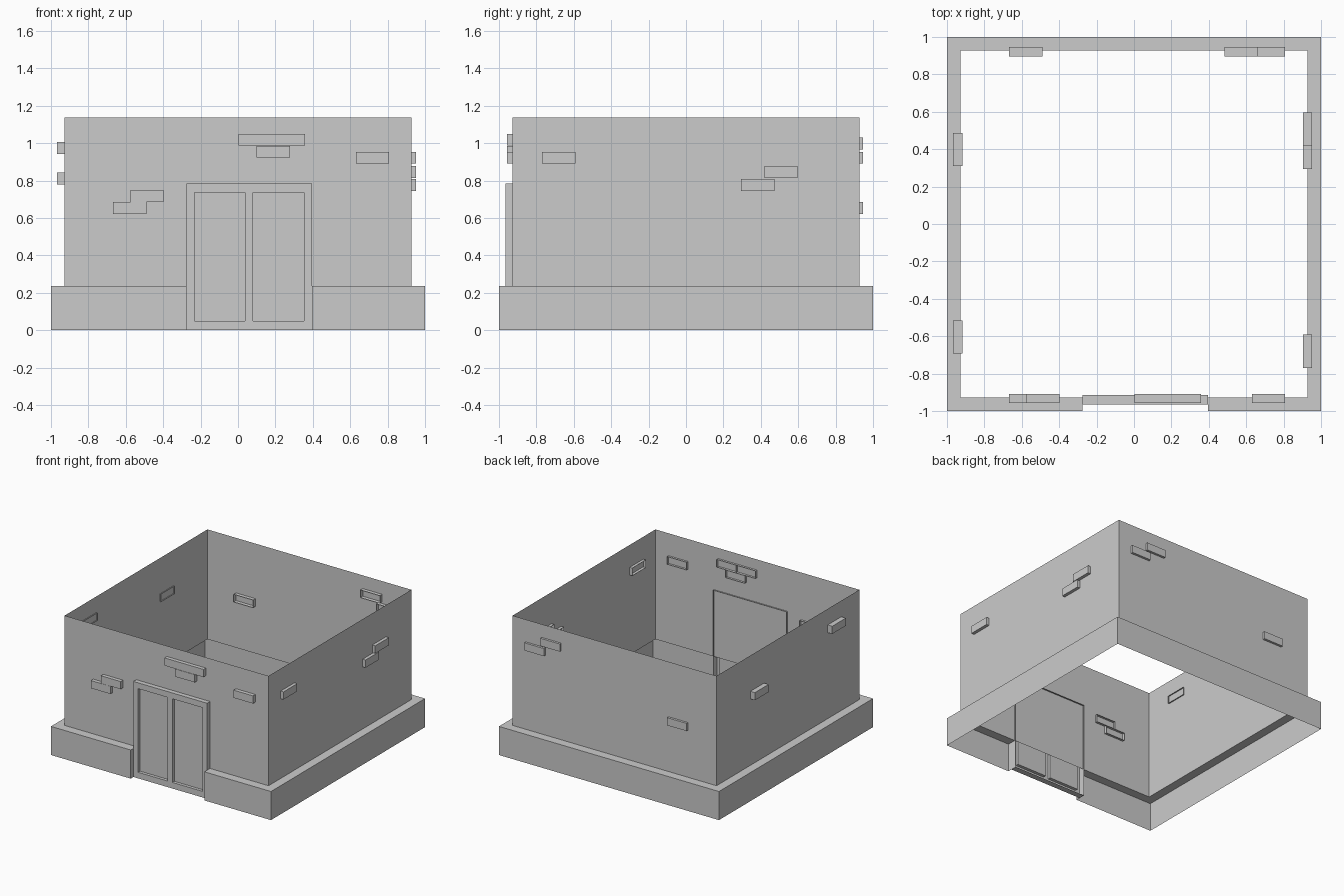
import bpy, bmesh
from mathutils import Vector

if "Cube" in bpy.data.objects:
    bpy.data.objects.remove(bpy.data.objects["Cube"])

WALL, WALL_TOP, BASE_TOP = 0.927, 1.137, 0.235
DOOR_L, DOOR_R, DOOR_TOP = -0.275, 0.395, 0.785


def finish(bm, name):
    mesh = bpy.data.meshes.new(name)
    bm.to_mesh(mesh)
    bm.free()
    obj = bpy.data.objects.new(name, mesh)
    bpy.context.collection.objects.link(obj)
    return obj


def quad(bm, *points):
    return bm.faces.new([bm.verts.new(p) for p in points])


def curtain(bm, path, z0, z1):
    """Vertical sheet along a counter-clockwise path of (x, y) points."""
    for (ax, ay), (bx, by) in zip(path, path[1:]):
        quad(bm, (ax, ay, z0), (bx, by, z0), (bx, by, z1), (ax, ay, z1))


def weld(bm):
    bmesh.ops.remove_doubles(bm, verts=bm.verts[:], dist=0.0001)


# Walls: thin open shell
bm = bmesh.new()
w = WALL
curtain(bm, [(-w, -w), (w, -w), (w, w), (-w, w), (-w, -w)], BASE_TOP, WALL_TOP)
weld(bm)
finish(bm, "walls")

# Base course: outer skirt and ledge, interrupted at the door
outer = [(DOOR_R, -1), (1, -1), (1, 1), (-1, 1), (-1, -1), (DOOR_L, -1)]
inner = [(DOOR_R, -w), (w, -w), (w, w), (-w, w), (-w, -w), (DOOR_L, -w)]
bm = bmesh.new()
curtain(bm, [inner[0]] + outer + [inner[-1]], 0, BASE_TOP)
for i in range(len(outer) - 1):
    quad(bm, *[(x, y, BASE_TOP) for x, y in
               (outer[i], outer[i + 1], inner[i + 1], inner[i])])
weld(bm)
finish(bm, "base_course")

# Double door: open-backed shell with two recessed panels
FRONT, BACK, RECESS = -0.965, -0.915, 0.025
xs = [DOOR_L, -0.232, 0.037, 0.08, 0.352, DOOR_R]
zs = [0.0, 0.05, 0.737, DOOR_TOP]
bm = bmesh.new()
panels = []
for i in range(5):
    for k in range(3):
        f = quad(bm, (xs[i], FRONT, zs[k]), (xs[i + 1], FRONT, zs[k]),
                 (xs[i + 1], FRONT, zs[k + 1]), (xs[i], FRONT, zs[k + 1]))
        if k == 1 and i in (1, 3):
            panels.append(f)
weld(bm)
rim = [e for e in bm.edges if e.is_boundary]
for f in panels:
    res = bmesh.ops.extrude_discrete_faces(bm, faces=[f])
    bmesh.ops.translate(bm, verts=res["faces"][0].verts[:], vec=(0, RECESS, 0))
res = bmesh.ops.extrude_edge_only(bm, edges=rim)
bmesh.ops.translate(bm, vec=(0, BACK - FRONT, 0),
                    verts=[v for v in res["geom"] if isinstance(v, bmesh.types.BMVert)])
bmesh.ops.recalc_face_normals(bm, faces=bm.faces[:])
finish(bm, "double_door")

# Exposed bricks: open-backed boxes poking through each wall
BRICK_W, BRICK_H, BRICK_D = 0.177, 0.063, 0.05


def bricks(name, axis, face, places):
    """axis: wall normal; face: distance of brick front; places: (start, bottom)."""
    n = Vector(axis)
    along = Vector((abs(n.y), abs(n.x), 0))
    bm = bmesh.new()
    for start, bottom in places:
        res = bmesh.ops.create_cube(bm, size=1)
        size = along * BRICK_W + Vector((abs(n.x), abs(n.y), 0)) * BRICK_D
        size.z = BRICK_H
        centre = along * (start + BRICK_W / 2) + n * (face - BRICK_D / 2)
        centre.z = bottom + BRICK_H / 2
        bmesh.ops.scale(bm, vec=size, verts=res["verts"])
        bmesh.ops.translate(bm, vec=centre, verts=res["verts"])
    bm.normal_update()
    backs = [f for f in bm.faces if f.normal.dot(n) < -0.9]
    bmesh.ops.delete(bm, geom=backs, context='FACES')
    finish(bm, name)


bricks("front_bricks", (0, -1, 0), 0.958,
       [(0.003, 0.987), (0.18, 0.987), (0.1, 0.922), (0.63, 0.89),
        (-0.667, 0.622), (-0.574, 0.686)])
bricks("right_bricks", (1, 0, 0), 0.953,
       [(-0.769, 0.89), (0.295, 0.745), (0.42, 0.814)])
bricks("back_bricks", (0, 1, 0), 0.946,
       [(-0.667, 0.622), (0.485, 0.966), (0.63, 0.89)])
bricks("left_bricks", (-1, 0, 0), 0.968,
       [(0.31, 0.78), (-0.693, 0.942)])
